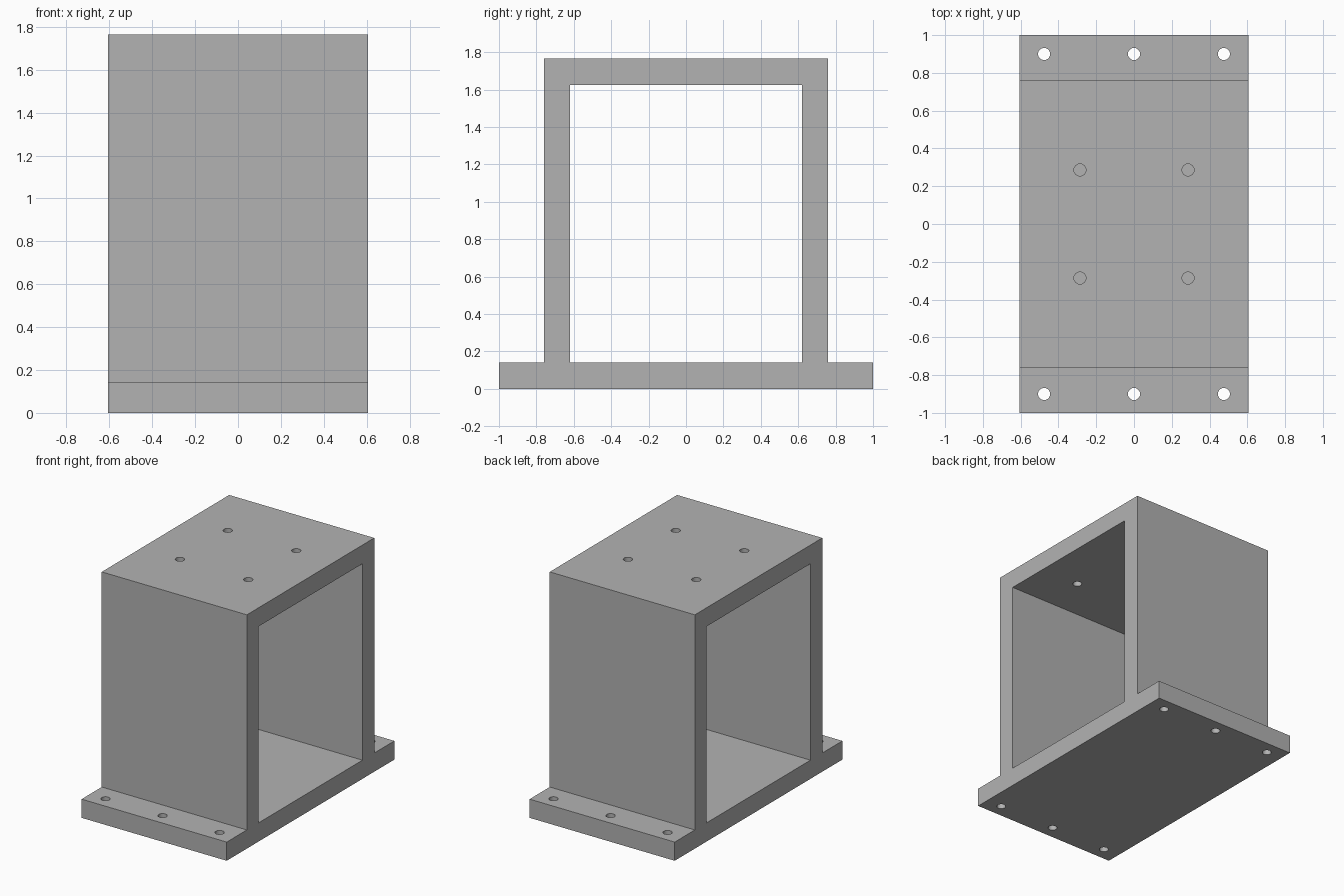
import bpy
import bmesh
from mathutils import Matrix, Vector

cube = bpy.data.objects.get("Cube")
if cube:
    bpy.data.objects.remove(cube, do_unlink=True)

HALF_X = 0.606      # half width of the bracket
FOOT_Y = 1.0        # half length of the base plate
WALL_Y = 0.76       # outer face of the walls
THICK = 0.141       # plate thickness
TOP_Z = 1.765
HOLE_R = 0.032

grey = bpy.data.materials.new("plain grey")
grey.use_nodes = True
colour = (0.448, 0.448, 0.448, 1)
grey.diffuse_color = colour
grey.node_tree.nodes["Principled BSDF"].inputs["Base Color"].default_value = colour


def make_object(name, bm):
    bmesh.ops.recalc_face_normals(bm, faces=bm.faces)
    mesh = bpy.data.meshes.new(name)
    bm.to_mesh(mesh)
    bm.free()
    mesh.materials.append(grey)
    obj = bpy.data.objects.new(name, mesh)
    bpy.context.collection.objects.link(obj)
    return obj


def add_hole(bm, x, y, z):
    bmesh.ops.create_cone(bm, cap_ends=True, segments=32, radius1=HOLE_R, radius2=HOLE_R,
                          depth=THICK * 2, matrix=Matrix.Translation((x, y, z)))


def cut(target, cutter):
    cutter.hide_render = True
    mod = target.modifiers.new(cutter.name, 'BOOLEAN')
    mod.operation = 'DIFFERENCE'
    mod.solver = 'EXACT'
    mod.object = cutter
    bpy.context.view_layer.objects.active = target
    bpy.ops.object.modifier_apply(modifier=mod.name)
    bpy.data.objects.remove(cutter, do_unlink=True)


# Frame: side profile of flanged base and box, extruded across the width
half = [(FOOT_Y, 0), (FOOT_Y, THICK), (WALL_Y, THICK), (WALL_Y, TOP_Z)]
profile = half + [(-y, z) for y, z in reversed(half)]
bm = bmesh.new()
face = bm.faces.new([bm.verts.new((-HALF_X, y, z)) for y, z in profile])
extruded = bmesh.ops.extrude_face_region(bm, geom=[face])["geom"]
bmesh.ops.translate(bm, vec=Vector((2 * HALF_X, 0, 0)),
                    verts=[v for v in extruded if isinstance(v, bmesh.types.BMVert)])
frame = make_object("mounting_frame", bm)

# Rectangular opening running through the box
bm = bmesh.new()
size = (HALF_X * 3, 2 * (WALL_Y - THICK), TOP_Z - 2 * THICK)
bmesh.ops.create_cube(bm, size=1, matrix=Matrix.Translation((0, 0, TOP_Z / 2))
                      @ Matrix.Diagonal((*size, 1)))
cut(frame, make_object("opening_cutter", bm))

# Bolt holes through the base flanges and the top plate
bm = bmesh.new()
for side in (-1, 1):
    for x in (-0.476, 0, 0.476):
        add_hole(bm, x, side * 0.9, THICK / 2)
    for x in (-0.286, 0.286):
        add_hole(bm, x, side * 0.286, TOP_Z - THICK / 2)
cut(frame, make_object("bolt_hole_cutter", bm))

# Smooth hole walls, sharp plate edges
frame.select_set(True)
bpy.context.view_layer.objects.active = frame
bpy.ops.object.shade_smooth_by_angle()
